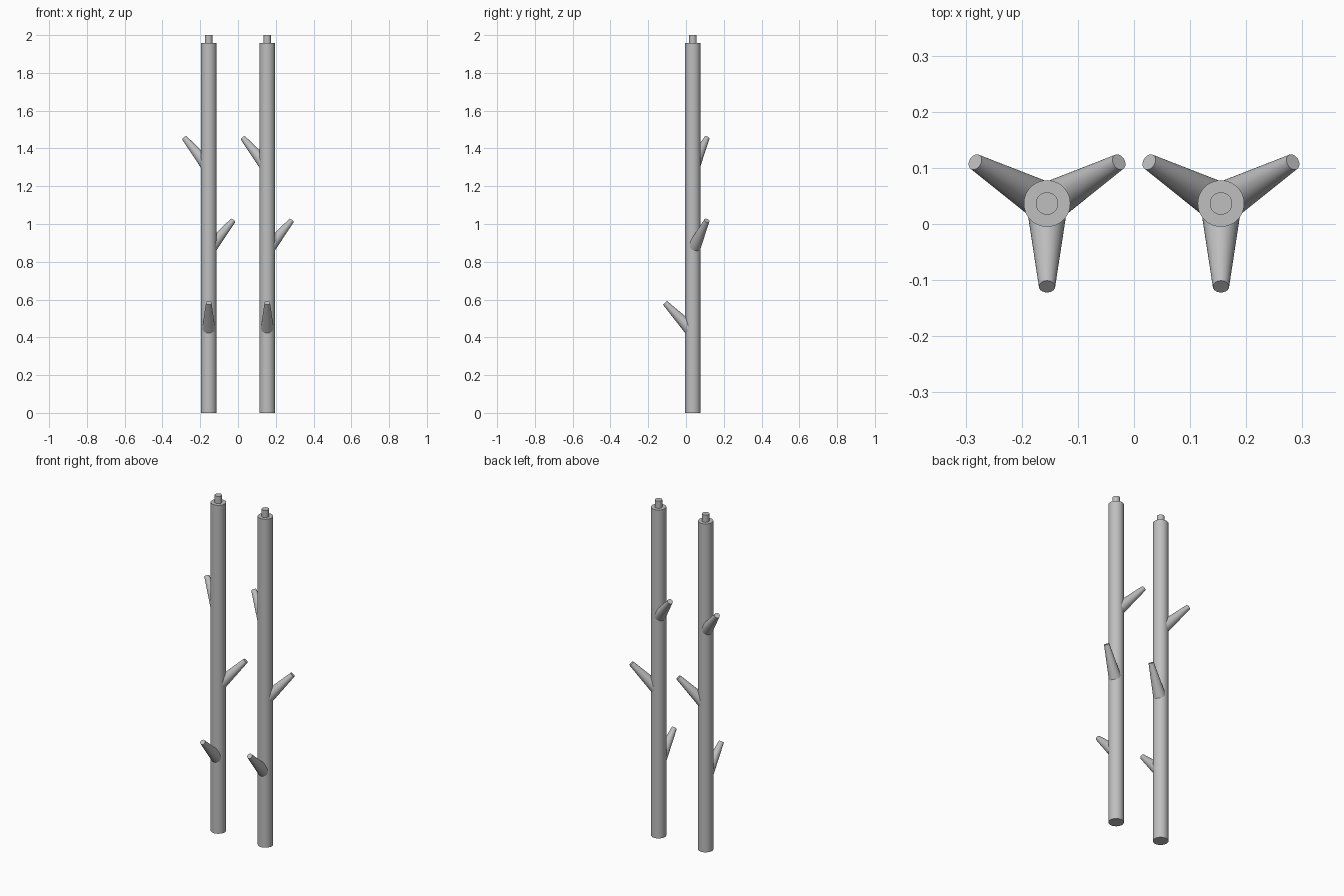
import bpy
from math import radians, cos, sin, tan
from mathutils import Vector

cube = bpy.data.objects.get("Cube")
if cube:
    bpy.data.objects.remove(cube, do_unlink=True)

# Single plain grey material
grey = bpy.data.materials.new("light_grey")
grey.use_nodes = True
colour = (0.52, 0.52, 0.52, 1)
grey.diffuse_color = colour
grey.node_tree.nodes["Principled BSDF"].inputs["Base Color"].default_value = colour


def rod(name, start, end, r_start, r_end):
    """Round, optionally tapered bar between two points."""
    axis = end - start
    bpy.ops.mesh.primitive_cone_add(vertices=48, radius1=r_start, radius2=r_end,
                                    depth=axis.length, location=(start + end) / 2)
    ob = bpy.context.object
    ob.name = name
    ob.rotation_euler = axis.to_track_quat('Z', 'Y').to_euler()
    ob.data.materials.append(grey)
    bpy.ops.object.shade_smooth_by_angle(angle=radians(35))
    return ob


POLE_X, POLE_Y = 0.155, 0.0365
POLE_R, PEG_R = 0.0415, 0.02
SHOULDER, TOP = 1.957, 2.0
REACH, RISE = 0.148, radians(46)
# Heading and tip height of each branch
BRANCHES = {"lower": (-90, 0.583), "middle": (30, 1.018), "upper": (150, 1.455)}

for side, x in (("left", POLE_X), ("right", -POLE_X)):
    def on_axis(z):
        return Vector((x, POLE_Y, z))

    # Pole and the joining peg on its top
    rod(side + "_pole", on_axis(0), on_axis(SHOULDER), POLE_R, POLE_R)
    rod(side + "_top_peg", on_axis(SHOULDER - 0.02), on_axis(TOP), PEG_R, PEG_R)

    # Tapered hanging branches, rooted inside the pole
    for level, (heading, tip_z) in BRANCHES.items():
        a = radians(heading)
        tip = on_axis(tip_z) + Vector((cos(a), sin(a), 0)) * REACH
        root = on_axis(tip_z - REACH * tan(RISE))
        rod(f"{side}_{level}_branch", root, tip, 0.037, 0.0145)
